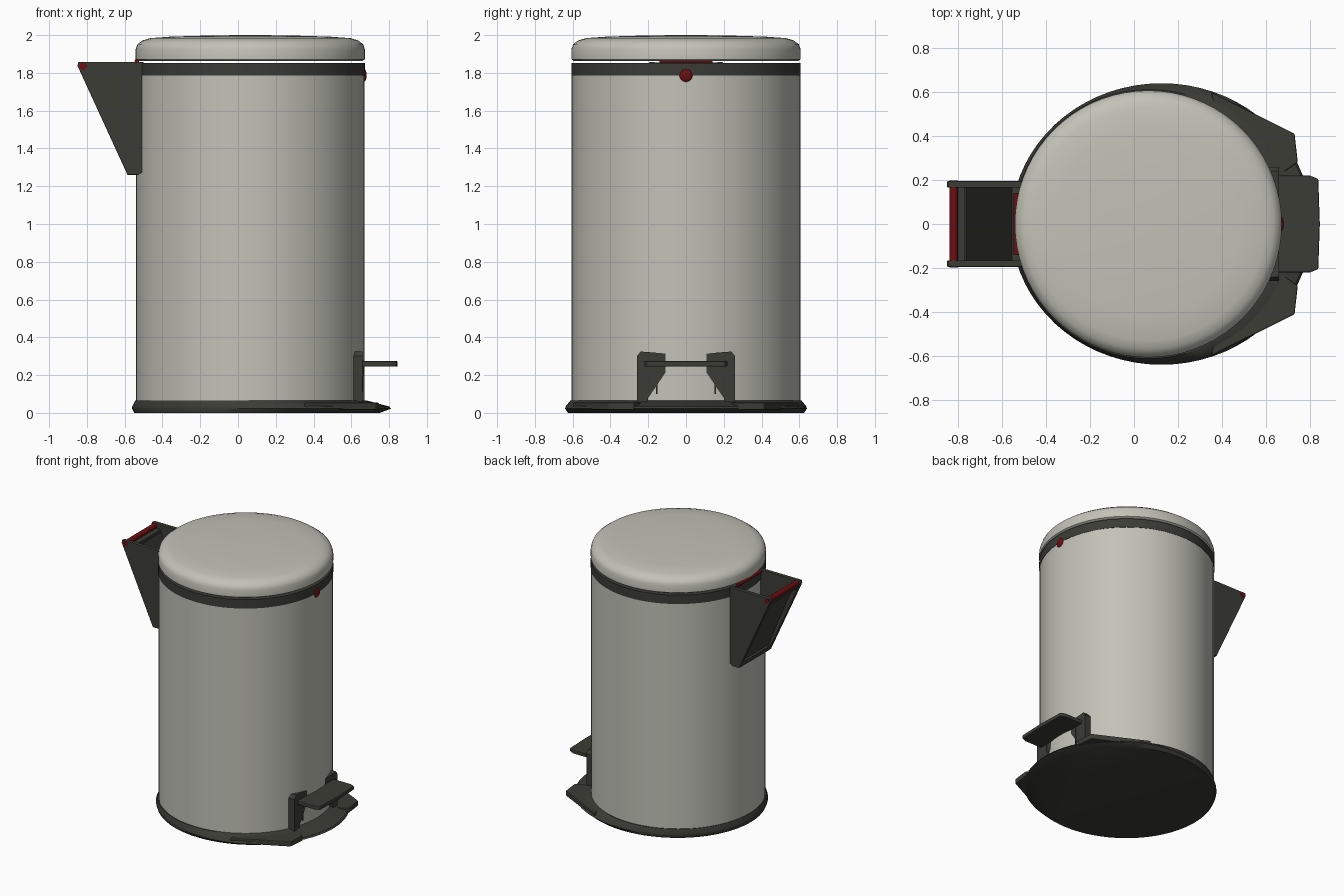
import bpy, bmesh, math
from mathutils import Vector

cube = bpy.data.objects.get("Cube")
if cube:
    bpy.data.objects.remove(cube, do_unlink=True)

CX, R, SEG = 0.065, 0.605, 72


def material(name, rgb):
    m = bpy.data.materials.new(name)
    m.use_nodes = True
    m.diffuse_color = (*rgb, 1)
    bsdf = m.node_tree.nodes["Principled BSDF"]
    bsdf.inputs["Base Color"].default_value = (*rgb, 1)
    bsdf.inputs["Roughness"].default_value = 0.5
    return m


STEEL = material("brushed steel", (0.54, 0.54, 0.48))
DARK = material("dark plastic", (0.045, 0.045, 0.037))
RED = material("red plastic", (0.15, 0.005, 0.006))


def finish(name, bm, mat, smooth=True, bevel=0):
    bmesh.ops.recalc_face_normals(bm, faces=bm.faces)
    me = bpy.data.meshes.new(name)
    bm.to_mesh(me)
    bm.free()
    ob = bpy.data.objects.new(name, me)
    bpy.context.collection.objects.link(ob)
    me.materials.append(mat)
    if bevel:
        mod = ob.modifiers.new("soft edges", "BEVEL")
        mod.width, mod.segments = bevel, 2
    if smooth:
        bpy.ops.object.select_all(action="DESELECT")
        ob.select_set(True)
        bpy.context.view_layer.objects.active = ob
        bpy.ops.object.shade_smooth_by_angle(angle=math.radians(35))
    return ob


def loft(name, rings, mat):
    """Stack of capped ellipses: (centre x, radius x, radius y, z)."""
    bm = bmesh.new()
    loops = []
    for cx, rx, ry, z in rings:
        loops.append([bm.verts.new((cx + rx * math.cos(a), ry * math.sin(a), z))
                      for a in (2 * math.pi * i / SEG for i in range(SEG))])
    for lo, hi in zip(loops, loops[1:]):
        for i in range(SEG):
            j = (i + 1) % SEG
            bm.faces.new((lo[i], lo[j], hi[j], hi[i]))
    bm.faces.new(loops[0][::-1])
    bm.faces.new(loops[-1])
    return finish(name, bm, mat)


def prism(name, points, offset, mat, bevel=0):
    """Extrude a flat polygon by an offset vector."""
    bm = bmesh.new()
    face = bm.faces.new([bm.verts.new(p) for p in points])
    new = bmesh.ops.extrude_face_region(bm, geom=[face])["geom"]
    verts = [g for g in new if isinstance(g, bmesh.types.BMVert)]
    bmesh.ops.translate(bm, vec=Vector(offset), verts=verts)
    return finish(name, bm, mat, False, bevel)


def rod(name, x, z, radius, half, mat):
    """Round bar lying along y."""
    bm = bmesh.new()
    bmesh.ops.create_cone(bm, cap_ends=True, segments=20, radius1=radius,
                          radius2=radius, depth=half * 2)
    for v in bm.verts:
        v.co = Vector((x + v.co.x, v.co.z, z + v.co.y))
    return finish(name, bm, mat)


# Main drum, collar and lid
loft("body", [(CX, R, R, 0.05), (CX, R, R, 1.79)], STEEL)
loft("collar", [(CX, R + .002, R + .002, 1.785), (CX, R + .002, R + .002, 1.853)], DARK)
loft("lid", [(CX, r, r, z) for r, z in
             ((0.595, 1.864), (0.607, 1.872), (0.607, 1.925), (0.597, 1.952),
              (0.57, 1.972), (0.53, 1.984), (0.42, 1.992), (0.22, 1.998), (0.05, 2.0))], STEEL)

# Foot ring, stretched towards the pedal
loft("base", [(0.10, 0.65, 0.625, 0.0), (0.125, 0.685, 0.64, 0.022),
              (0.12, 0.68, 0.637, 0.034), (0.068, 0.612, 0.612, 0.066)], DARK)

# Paired parts on either side of the pedal
for s, side in ((1, "left"), (-1, "right")):
    prism("base_wing_" + side,
          [(0.35, s * 0.60, 0.015), (0.73, s * 0.41, 0.015), (0.745, s * 0.28, 0.015),
           (0.60, s * 0.18, 0.015), (0.40, s * 0.40, 0.015)], (0, 0, 0.04), DARK, 0.006)
    prism("pedal_post_" + side,
          [(0.61, s * y, z) for y, z in
           ((0.26, 0.05), (0.26, 0.30), (0.24, 0.325), (0.08, 0.312), (0.06, 0.285),
            (0.09, 0.24), (0.20, 0.08), (0.20, 0.05))], (0.05, 0, 0), DARK)
    # Side cheeks of the carrying bracket
    prism("handle_cheek_" + side,
          [(x, s * 0.165, z) for x, z in
           ((-0.845, 1.858), (-0.50, 1.858), (-0.50, 1.28), (-0.53, 1.26),
            (-0.585, 1.26), (-0.85, 1.838))], (0, s * 0.03, 0), DARK, 0.004)

# Pedal plate and the thin ribs below it
prism("pedal",
      [(x, y, 0.245) for x, y in
       ((0.63, -0.22), (0.80, -0.22), (0.838, -0.205), (0.845, 0), (0.838, 0.205),
        (0.80, 0.22), (0.63, 0.22))], (0, 0, 0.03), DARK, 0.006)
for i, y in enumerate((-0.155, 0, 0.155)):
    prism("pedal_rib_%d" % (i + 1),
          [(0.63, y - .004, 0.10), (0.66, y - .004, 0.10), (0.665, y - .004, 0.25),
           (0.63, y - .004, 0.25)], (0, 0.008, 0), DARK)

# Bracket: recessed sloping panel, lower lip, top rail and grip bar
prism("handle_panel",
      [(x, -0.17, z) for x, z in
       ((-0.79, 1.80), (-0.765, 1.80), (-0.55, 1.29), (-0.575, 1.29))], (0, 0.34, 0), DARK)
prism("handle_lip",
      [(x, -0.17, z) for x, z in
       ((-0.60, 1.30), (-0.585, 1.26), (-0.53, 1.26), (-0.50, 1.30))], (0, 0.34, 0), DARK)
prism("handle_rail",
      [(x, -0.17, z) for x, z in
       ((-0.835, 1.82), (-0.77, 1.82), (-0.77, 1.79), (-0.82, 1.79))], (0, 0.34, 0), DARK)
rod("grip_bar", -0.82, 1.836, 0.02, 0.197, RED)

# Lid hinge behind the bracket
rod("hinge_pin", -0.535, 1.862, 0.012, 0.14, RED)

# Round button on the collar
bm = bmesh.new()
bmesh.ops.create_uvsphere(bm, u_segments=24, v_segments=12, radius=0.035)
for v in bm.verts:
    v.co = Vector((0.667 + v.co.x * 0.4, v.co.y, 1.787 + v.co.z))
finish("button", bm, RED)
